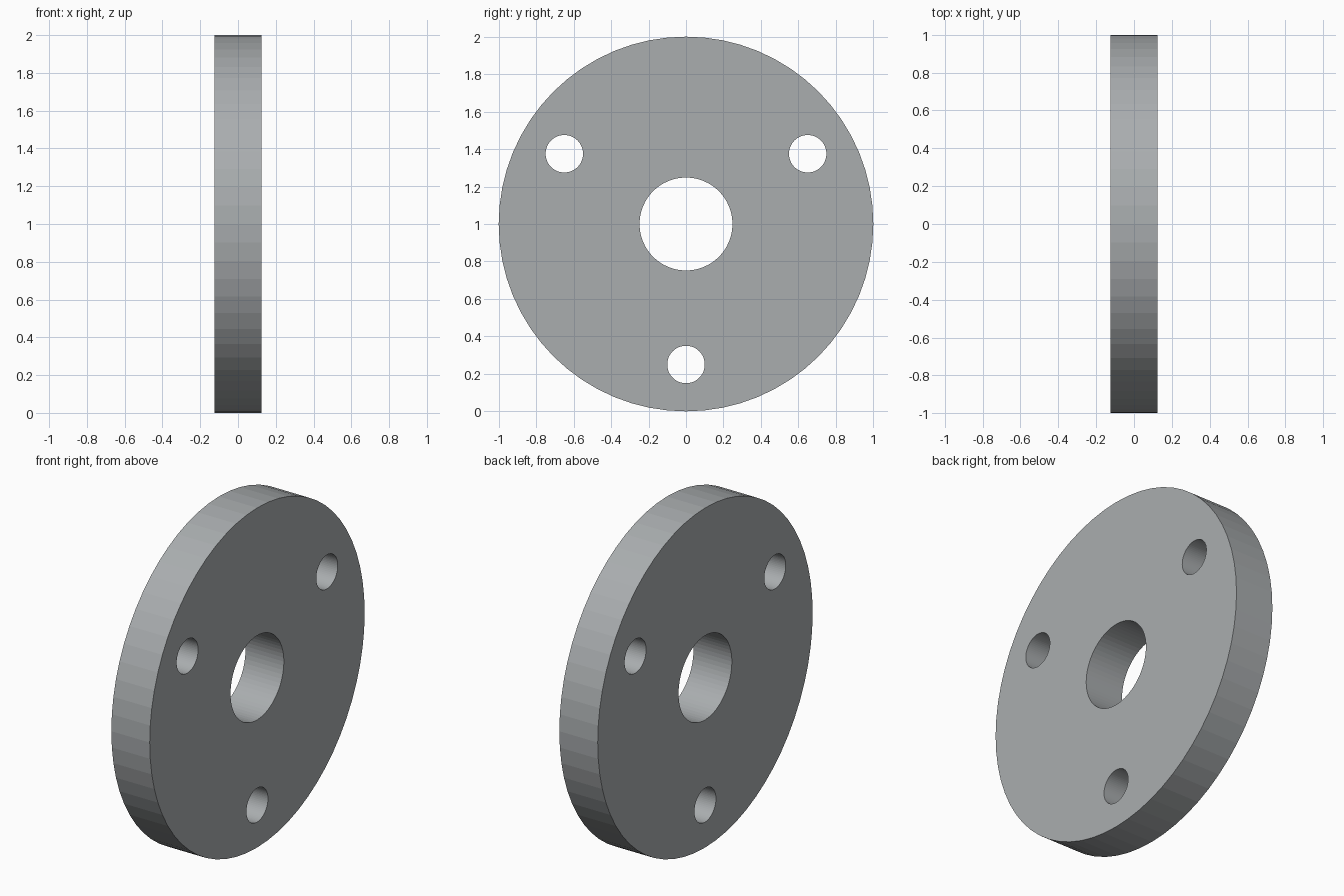
import bpy
from math import pi, cos, sin, radians

if "Cube" in bpy.data.objects:
    bpy.data.objects.remove(bpy.data.objects["Cube"])


def x_cylinder(name, radius, depth, y=0.0, z=1.0, sides=64):
    """Cylinder whose axis runs along x."""
    bpy.ops.mesh.primitive_cylinder_add(vertices=sides, radius=radius, depth=depth,
                                        location=(0, y, z), rotation=(0, pi / 2, 0))
    ob = bpy.context.object
    ob.name = name
    bpy.ops.object.transform_apply(location=True, rotation=True, scale=True)
    return ob


# Flange disc standing on its rim
disc = x_cylinder("flange_disc", 1.0, 0.25)

# Centre bore and three bolt holes
cutters = [x_cylinder("bore_cutter", 0.248, 0.6)]
for i, deg in enumerate((-90, 30, 150)):
    a = radians(deg)
    cutters.append(x_cylinder(f"bolt_hole_cutter_{i + 1}", 0.1, 0.6,
                              0.75 * cos(a), 1 + 0.75 * sin(a)))

# Cut every hole, then drop the cutters
for cutter in cutters:
    cutter.hide_render = True
    mod = disc.modifiers.new(cutter.name, 'BOOLEAN')
    mod.operation = 'DIFFERENCE'
    mod.solver = 'EXACT'
    mod.object = cutter
    bpy.context.view_layer.objects.active = disc
    bpy.ops.object.modifier_apply(modifier=mod.name)
    bpy.data.objects.remove(cutter)

# Dark steel grey
steel = bpy.data.materials.new("steel")
steel.diffuse_color = (0.40, 0.42, 0.43, 1)
steel.use_nodes = True
steel.node_tree.nodes["Principled BSDF"].inputs["Base Color"].default_value = steel.diffuse_color
disc.data.materials.clear()
disc.data.materials.append(steel)
